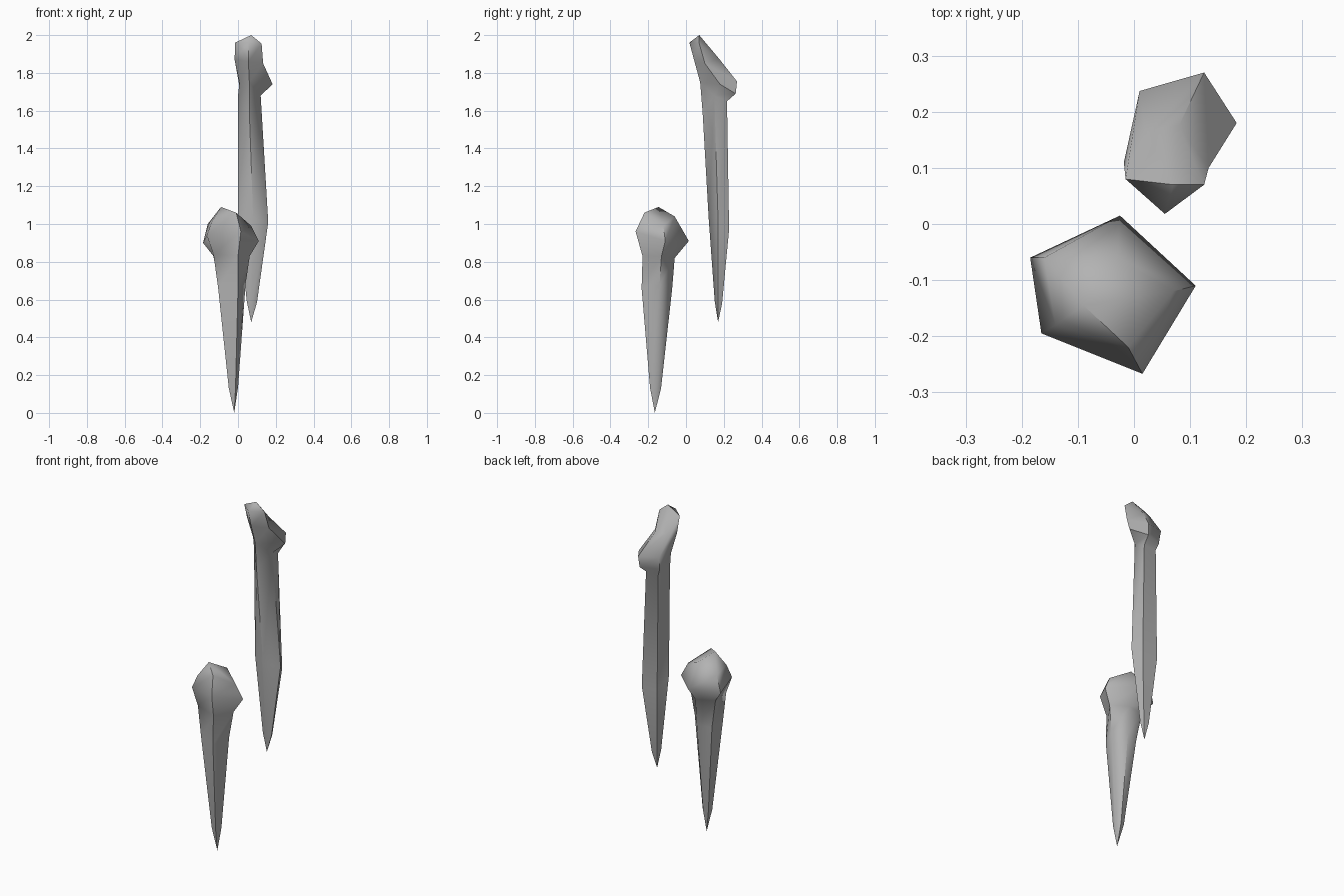
import bpy, bmesh
from mathutils import Vector

grey = bpy.data.materials.new("plain grey")
grey.diffuse_color = (0.45, 0.45, 0.45, 1)


def spike(name, tip, rings, apex):
    """Loft five-sided rings between a pointed tip and a crown point."""
    tip, apex = Vector(tip), Vector(apex)
    rings = [[Vector(p) for p in r] for r in rings]
    # extra small ring that keeps the taper slightly blunt near the tip
    near = []
    for p in rings[0]:
        d = p - tip
        near.append(tip + Vector((d.x * 0.34, d.y * 0.36, d.z * 0.2)))
    rings.insert(0, near)
    bm = bmesh.new()
    loops = [[bm.verts.new(p) for p in r] for r in rings]
    low, high = bm.verts.new(tip), bm.verts.new(apex)
    for i in range(5):
        j = (i + 1) % 5
        bm.faces.new((low, loops[0][j], loops[0][i]))
        bm.faces.new((high, loops[-1][i], loops[-1][j]))
        for a, b in zip(loops, loops[1:]):
            bm.faces.new((a[i], a[j], b[j], b[i]))
    bmesh.ops.recalc_face_normals(bm, faces=bm.faces)
    for f in bm.faces:
        f.smooth = True
    me = bpy.data.meshes.new(name)
    bm.to_mesh(me)
    bm.free()
    me.materials.append(grey)
    ob = bpy.data.objects.new(name, me)
    bpy.context.collection.objects.link(ob)
    bpy.context.view_layer.objects.active = ob
    ob.select_set(True)
    bpy.ops.object.shade_smooth_by_angle(angle=1.1)
    ob.select_set(False)


# Front spike: tapered shaft with a rounded five-sided knob
spike("front_spike", (-0.02, -0.165, 0.0), [
    [(0.0, -0.235, 0.66), (0.04, -0.14, 0.68), (-0.02, -0.073, 0.66),
     (-0.10, -0.10, 0.66), (-0.105, -0.195, 0.66)],
    [(0.0, -0.23, 0.83), (0.062, -0.13, 0.83), (-0.02, -0.06, 0.82),
     (-0.13, -0.09, 0.83), (-0.13, -0.19, 0.84)],
    [(0.015, -0.267, 0.96), (0.11, -0.11, 0.91), (-0.025, 0.015, 0.91),
     (-0.185, -0.06, 0.90), (-0.165, -0.195, 0.94)],
    [(-0.01, -0.22, 1.06), (0.07, -0.12, 0.99), (-0.03, -0.06, 1.04),
     (-0.16, -0.06, 1.0), (-0.14, -0.18, 1.01)],
], (-0.09, -0.145, 1.09))

# Rear spike: slimmer shaft with a forward-leaning hooked head
spike("rear_spike", (0.07, 0.17, 0.48), [
    [(0.08, 0.12, 1.03), (0.16, 0.17, 1.01), (0.13, 0.228, 0.97),
     (0.03, 0.228, 0.97), (0.0, 0.16, 1.04)],
    [(0.06, 0.088, 1.59), (0.12, 0.15, 1.68), (0.11, 0.217, 1.65),
     (0.03, 0.217, 1.65), (0.0, 0.15, 1.68)],
    [(0.06, 0.075, 1.75), (0.183, 0.18, 1.74), (0.12, 0.263, 1.69),
     (0.015, 0.225, 1.69), (0.008, 0.13, 1.75)],
    [(0.055, 0.045, 1.86), (0.133, 0.10, 1.85), (0.125, 0.27, 1.755),
     (0.01, 0.237, 1.765), (-0.018, 0.11, 1.87)],
    [(0.055, 0.018, 1.96), (0.125, 0.07, 1.955), (0.08, 0.175, 1.875),
     (0.02, 0.165, 1.875), (-0.015, 0.08, 1.96)],
], (0.07, 0.07, 2.0))
